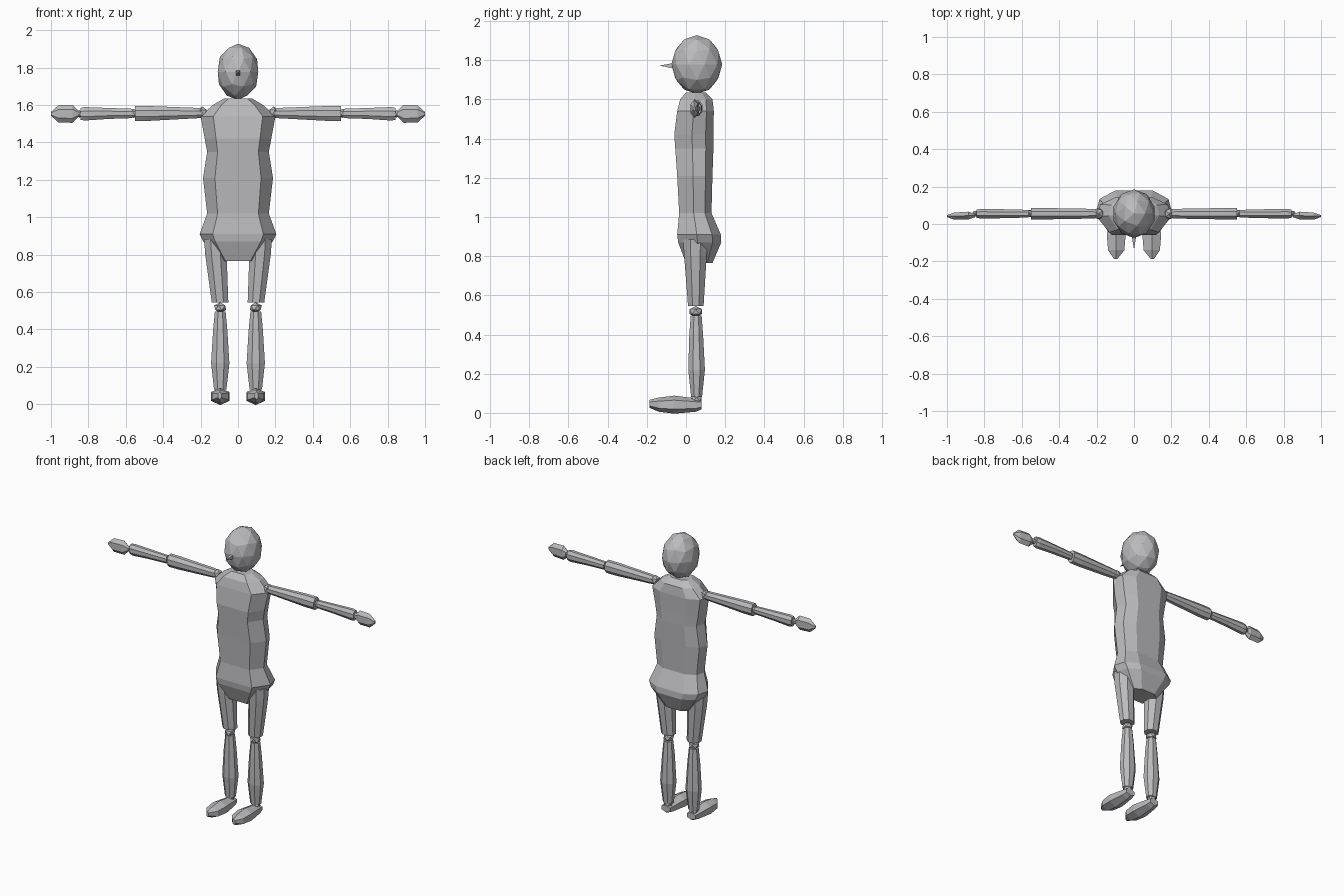
import bpy, bmesh, math
from mathutils import Vector, Matrix

skin = bpy.data.materials.new("plain grey")
skin.diffuse_color = (0.5, 0.5, 0.52, 1)


def finish(name, bm):
    bmesh.ops.recalc_face_normals(bm, faces=bm.faces)
    me = bpy.data.meshes.new(name)
    bm.to_mesh(me)
    bm.free()
    me.materials.append(skin)
    ob = bpy.data.objects.new(name, me)
    bpy.context.collection.objects.link(ob)
    return ob


def loft(name, rings):
    """Skin a list of equal-length point rings and cap both ends."""
    bm = bmesh.new()
    vs = [[bm.verts.new(p) for p in ring] for ring in rings]
    n = len(vs[0])
    for a, b in zip(vs, vs[1:]):
        for i in range(n):
            j = (i + 1) % n
            bm.faces.new((a[i], a[j], b[j], b[i]))
    bm.faces.new(vs[0])
    bm.faces.new(vs[-1])
    return finish(name, bm)


def limb(name, axis, sections, sides=8, turn=0.5):
    """Sections are (position along axis, centre u, centre v, radius u, radius v)."""
    rings = []
    for t, cu, cv, ru, rv in sections:
        ring = []
        for i in range(sides):
            a = 2 * math.pi * (i + turn) / sides
            u, v = cu + ru * math.cos(a), cv + rv * math.sin(a)
            ring.append({'x': (t, u, v), 'y': (u, t, v), 'z': (u, v, t)}[axis])
        rings.append(ring)
    return loft(name, rings)


def ball(name, centre, size, level=1):
    bm = bmesh.new()
    bmesh.ops.create_icosphere(bm, subdivisions=level, radius=1)
    bmesh.ops.transform(bm, matrix=Matrix.Translation(centre) @ Matrix.Diagonal((*size, 1)), verts=bm.verts)
    return finish(name, bm)


def mirrored(ob):
    """Copy a left-hand part to the other side of x = 0."""
    bm = bmesh.new()
    bm.from_mesh(ob.data)
    bmesh.ops.scale(bm, vec=(-1, 1, 1), verts=bm.verts)
    base = ob.name
    ob.name = base + "_left"
    finish(base + "_right", bm)


# Torso: z, half width, front y, back y
torso = [(0.765, 0.10, 0.00, 0.135), (0.87, 0.185, -0.04, 0.18), (0.91, 0.205, -0.045, 0.178),
         (1.02, 0.165, -0.035, 0.13), (1.21, 0.187, -0.045, 0.135), (1.35, 0.165, -0.055, 0.14),
         (1.42, 0.178, -0.06, 0.14), (1.54, 0.20, -0.045, 0.142), (1.60, 0.135, -0.03, 0.135),
         (1.635, 0.075, 0.0, 0.10)]
rings = []
for z, w, f, b in torso:
    d = b - f
    half = [(0.66 * w, f), (w, f + 0.45 * d), (0.9 * w, f + 0.8 * d), (0.5 * w, b)]
    rings.append([(x, y, z) for x, y in half] + [(-x, y, z) for x, y in reversed(half)])
loft("torso", rings)

# Head and nose
ball("head", (0, 0.055, 1.778), (0.114, 0.130, 0.150), 2)
limb("nose", 'y', [(-0.132, 0, 1.772, 0.001, 0.001), (-0.055, 0, 1.772, 0.019, 0.022)], 4)

# Arms
mirrored(ball("shoulder", (0.19, 0.055, 1.56), (0.03, 0.032, 0.032)))
mirrored(limb("upper_arm", 'x', [(0.19, 0.055, 1.557, 0.024, 0.026), (0.22, 0.055, 1.557, 0.028, 0.030),
                                 (0.48, 0.055, 1.555, 0.033, 0.043), (0.55, 0.055, 1.555, 0.033, 0.043)]))
mirrored(ball("elbow", (0.557, 0.055, 1.555), (0.024, 0.022, 0.024)))
mirrored(limb("forearm", 'x', [(0.565, 0.055, 1.555, 0.022, 0.027), (0.70, 0.055, 1.555, 0.026, 0.032),
                               (0.82, 0.055, 1.553, 0.028, 0.039), (0.842, 0.055, 1.553, 0.024, 0.034)]))
mirrored(ball("wrist", (0.848, 0.055, 1.553), (0.018, 0.018, 0.020)))
mirrored(limb("hand", 'x', [(0.85, 0.045, 1.553, 0.010, 0.014), (0.885, 0.045, 1.553, 0.024, 0.048),
                            (0.96, 0.042, 1.553, 0.022, 0.046), (1.0, 0.042, 1.553, 0.006, 0.010)], 6, 0.5))

# Legs
mirrored(limb("thigh", 'z', [(0.885, 0.122, 0.048, 0.064, 0.068), (0.80, 0.118, 0.048, 0.062, 0.062),
                             (0.545, 0.096, 0.05, 0.048, 0.043)]))
mirrored(ball("knee", (0.095, 0.05, 0.517), (0.036, 0.038, 0.028)))
mirrored(limb("shin", 'z', [(0.497, 0.095, 0.052, 0.031, 0.030), (0.40, 0.095, 0.052, 0.041, 0.038),
                            (0.22, 0.095, 0.054, 0.053, 0.046), (0.08, 0.095, 0.054, 0.036, 0.030)]))
mirrored(ball("ankle", (0.095, 0.054, 0.07), (0.03, 0.03, 0.03)))
mirrored(limb("foot", 'y', [(0.08, 0.095, 0.042, 0.036, 0.024), (0.05, 0.095, 0.040, 0.042, 0.034),
                            (-0.06, 0.095, 0.042, 0.058, 0.046), (-0.14, 0.095, 0.042, 0.050, 0.036),
                            (-0.187, 0.098, 0.046, 0.010, 0.020)], 6, 0.5))
